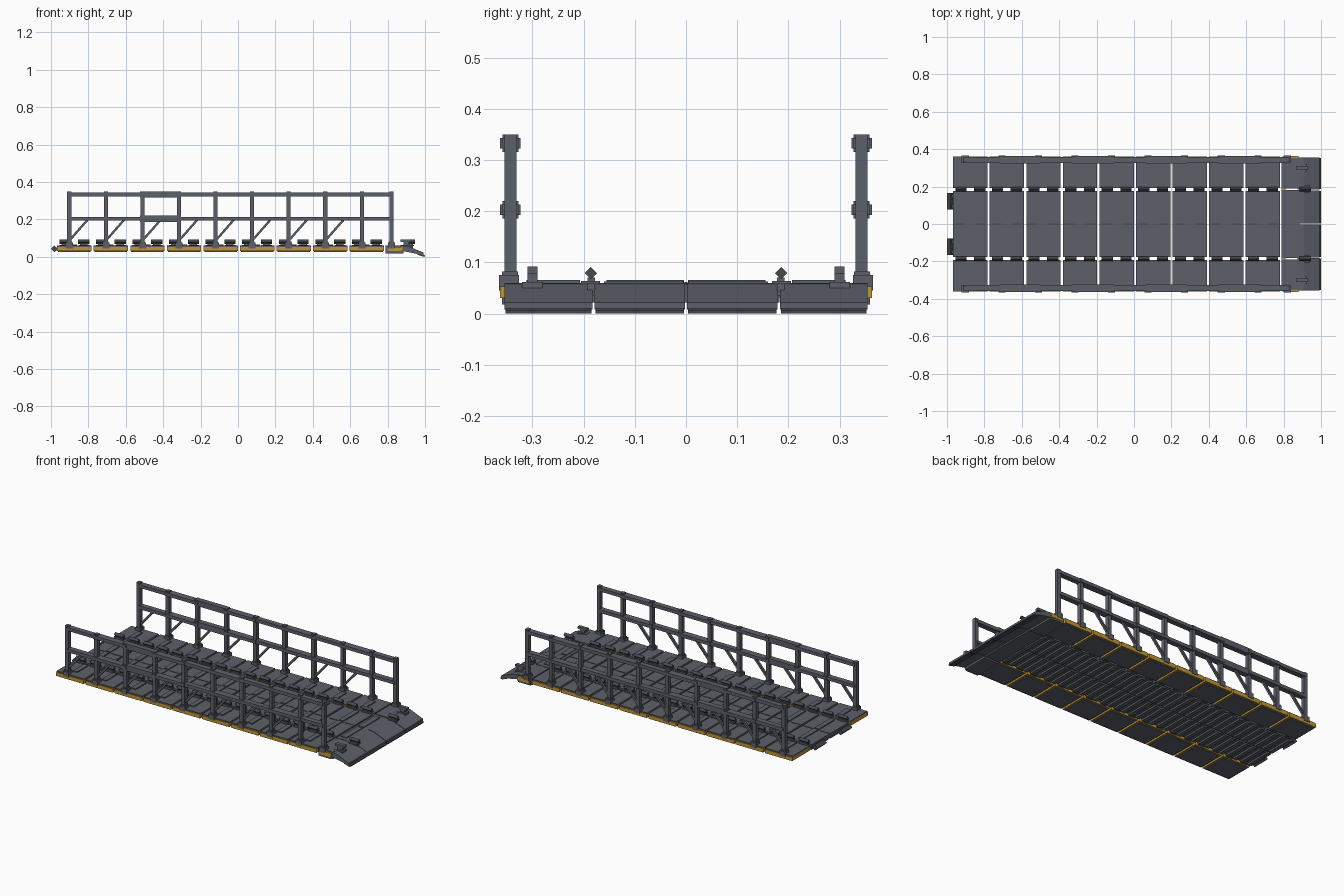
import bpy, bmesh
from math import pi, atan2, hypot
from mathutils import Matrix, Vector

cube = bpy.data.objects.get("Cube")
if cube:
    bpy.data.objects.remove(cube)


def material(name, rgb):
    m = bpy.data.materials.new(name)
    m.use_nodes = True
    m.diffuse_color = (*rgb, 1)
    m.node_tree.nodes["Principled BSDF"].inputs["Base Color"].default_value = (*rgb, 1)
    return m


GREY = material("steel grey", (0.108, 0.118, 0.14))
DARK = material("dark steel", (0.06, 0.066, 0.078))
YELLOW = material("safety yellow", (0.54, 0.31, 0.035))


class Part:
    """Collects simple solids into one object."""

    def __init__(self, name, mat):
        self.name, self.mat, self.bm = name, mat, bmesh.new()

    def solid(self, centre, size, rot=Matrix()):
        mat = Matrix.Translation(centre) @ rot @ Matrix.Diagonal((*size, 1))
        bmesh.ops.create_cube(self.bm, size=1, matrix=mat)

    def box(self, x, y, z):
        lo, hi = Vector((x[0], y[0], z[0])), Vector((x[1], y[1], z[1]))
        self.solid((lo + hi) / 2, hi - lo)

    def sides(self, x, y, z):
        """The same box on the left and right of the deck."""
        self.box(x, y, z)
        self.box(x, (-y[1], -y[0]), z)

    def beam(self, a, b, w, h):
        """Bar in a plane of constant y."""
        a, b = Vector(a), Vector(b)
        d = b - a
        self.solid((a + b) / 2, (hypot(d.x, d.z), w, h),
                   Matrix.Rotation(-atan2(d.z, d.x), 4, 'Y'))

    def prism(self, profile, y0, y1):
        """Extrude an xz outline along y."""
        rings = [[self.bm.verts.new((x, y, z)) for x, z in profile] for y in (y0, y1)]
        n = len(profile)
        self.bm.faces.new(rings[0])
        self.bm.faces.new(rings[1][::-1])
        for i in range(n):
            j = (i + 1) % n
            self.bm.faces.new((rings[0][i], rings[1][i], rings[1][j], rings[0][j]))

    def done(self):
        bmesh.ops.recalc_face_normals(self.bm, faces=self.bm.faces)
        me = bpy.data.meshes.new(self.name)
        self.bm.to_mesh(me)
        self.bm.free()
        me.materials.append(self.mat)
        bpy.context.collection.objects.link(bpy.data.objects.new(self.name, me))


PITCH, FIRST, HALF = 0.1955, -0.875, 0.092
centres = [FIRST + PITCH * i for i in range(9)]
posts = [x - 0.027 for x in centres] + [0.82]

# Side deck panels: yellow frame, grey deck and grey belly plate
frame = Part("side_panel_frames", YELLOW)
deck = Part("side_deck_plates", GREY)
belly = Part("side_belly_plates", GREY)
centre = Part("centre_deck_plates", GREY)
ribs = Part("centre_underside_ribs", GREY)
tread = Part("raised_tread_pads", GREY)
seam = Part("centre_seam_strips", DARK)
for c in centres:
    x = (c - HALF, c + HALF)
    for y in ((0.192, 0.202), (0.35, 0.362)):
        frame.sides(x, y, (0.031, 0.053))
    for e in (x[0], x[1] - 0.01):
        frame.sides((e, e + 0.01), (0.202, 0.35), (0.031, 0.053))
    deck.sides(x, (0.192, 0.358), (0.053, 0.06))
    belly.sides((c - HALF + 0.008, c + HALF - 0.008), (0.2, 0.352), (0.025, 0.036))
    tread.sides((c - 0.015, c + 0.015), (0.207, 0.312), (0.06, 0.066))
    # Centre deck
    centre.sides(x, (0.001, 0.176), (0.035, 0.06))
    tread.sides((c - 0.015, c + 0.015), (0.004, 0.155), (0.06, 0.066))
    for k in (-0.075, -0.025, 0.025, 0.075):
        ribs.sides((c + k - 0.012, c + k + 0.012), (0.006, 0.172), (0.025, 0.035))
    for k in (-0.055, 0.055):
        seam.box((c + k - 0.025, c + k + 0.025), (-0.003, 0.003), (0.055, 0.062))
for p in (frame, deck, belly, centre, ribs, tread, seam):
    p.done()

# Diamond hinge bars between the centre and side panels
hinge = Part("hinge_bars", DARK)
support = Part("hinge_supports", GREY)
turn = Matrix.Rotation(pi / 4, 4, 'X')
for c in centres + [0.975 - 0.1]:
    for k in ((-0.05, 0.05) if c < 0.8 else (0.04,)):
        for s in (-1, 1):
            hinge.solid((c + k, s * 0.186, 0.079), (0.06, 0.017, 0.017), turn)
        support.sides((c + k - 0.02, c + k + 0.02), (0.178, 0.192), (0.035, 0.07))
        support.sides((c + k - 0.026, c + k + 0.026), (0.168, 0.205), (0.058, 0.064))
hinge.done()
support.done()

# Railings
post = Part("railing_posts", GREY)
foot = Part("railing_post_feet", GREY)
rail = Part("railing_rails", GREY)
brace = Part("railing_braces", GREY)
Y = 0.343
for i, x in enumerate(posts):
    post.sides((x - 0.011, x + 0.011), (Y - 0.012, Y + 0.012), (0.06, 0.35))
    foot.sides((x - 0.019, x + 0.019), (0.326, 0.365), (0.045, 0.075))
    foot.sides((x - 0.014, x + 0.014), (0.328, 0.36), (0.075, 0.082))
    if i == 9:
        continue
    nxt = posts[i + 1]
    w = 0.02 if i % 2 else 0.016
    h = 0.017 if i == 2 else 0.01
    for z in (0.333, 0.203):
        grow = 0.012 if i % 2 or i == 2 else 0
        rail.sides((x - grow, nxt + grow), (Y - w, Y + w), (z - h, z + h))
    if i < 8:
        for s in (-1, 1):
            brace.beam((x + 0.008, s * Y, 0.095), (x + 0.1, s * Y, 0.2), 0.014, 0.012)
for p in (post, foot, rail, brace):
    p.done()

# End platform under the last posts, with yellow corners
platform = Part("end_platform", GREY)
platform.sides((0.788, 0.885), (0.19, 0.352), (0.018, 0.06))
platform.box((0.788, 0.885), (-0.183, 0.183), (0.022, 0.058))
platform.sides((0.793, 0.875), (0.352, 0.36), (0.018, 0.05))
platform.sides((0.805, 0.84), (0.005, 0.16), (0.058, 0.063))
platform.done()
corner = Part("end_platform_yellow_corners", YELLOW)
corner.sides((0.8, 0.88), (0.34, 0.363), (0.03, 0.053))
corner.sides((0.788, 0.81), (0.176, 0.192), (0.03, 0.056))
corner.done()

# Sloping ramp flaps with a thin lip
flap = Part("ramp_flaps", GREY)
lip = Part("ramp_lips", DARK)
slope = [(0.875, 0.06), (0.91, 0.056), (0.993, 0.022), (0.993, 0.008), (0.875, 0.032)]
edge = [(0.96, 0.022), (0.99, 0.012), (1.0, 0.006), (1.0, 0.0), (0.985, 0.002), (0.96, 0.01)]
for y0, y1 in ((-0.355, -0.183), (-0.179, -0.002), (0.002, 0.179), (0.184, 0.355)):
    flap.prism(slope, y0, y1)
    lip.prism(edge, y0 + 0.002, y1 - 0.002)
flap.done()
lip.done()

# Cleats on the ramp end
cleat = Part("ramp_cleats", GREY)
cleat.sides((0.87, 0.925), (0.28, 0.32), (0.046, 0.062))
cleat.sides((0.885, 0.915), (0.29, 0.31), (0.062, 0.078))
cleat.sides((0.87, 0.93), (0.29, 0.31), (0.078, 0.092))
cleat.done()

# Coupling bars at the far end
coupling = Part("coupling_bars", DARK)
arm = Part("coupling_arms", GREY)
for s in (-1, 1):
    coupling.solid((-0.982, s * 0.122, 0.042), (0.025, 0.09, 0.025),
                   Matrix.Rotation(pi / 4, 4, 'Y'))
    for y in (0.095, 0.15):
        arm.box((-0.985, -0.96), (s * y - 0.009, s * y + 0.009), (0.034, 0.05))
coupling.done()
arm.done()
